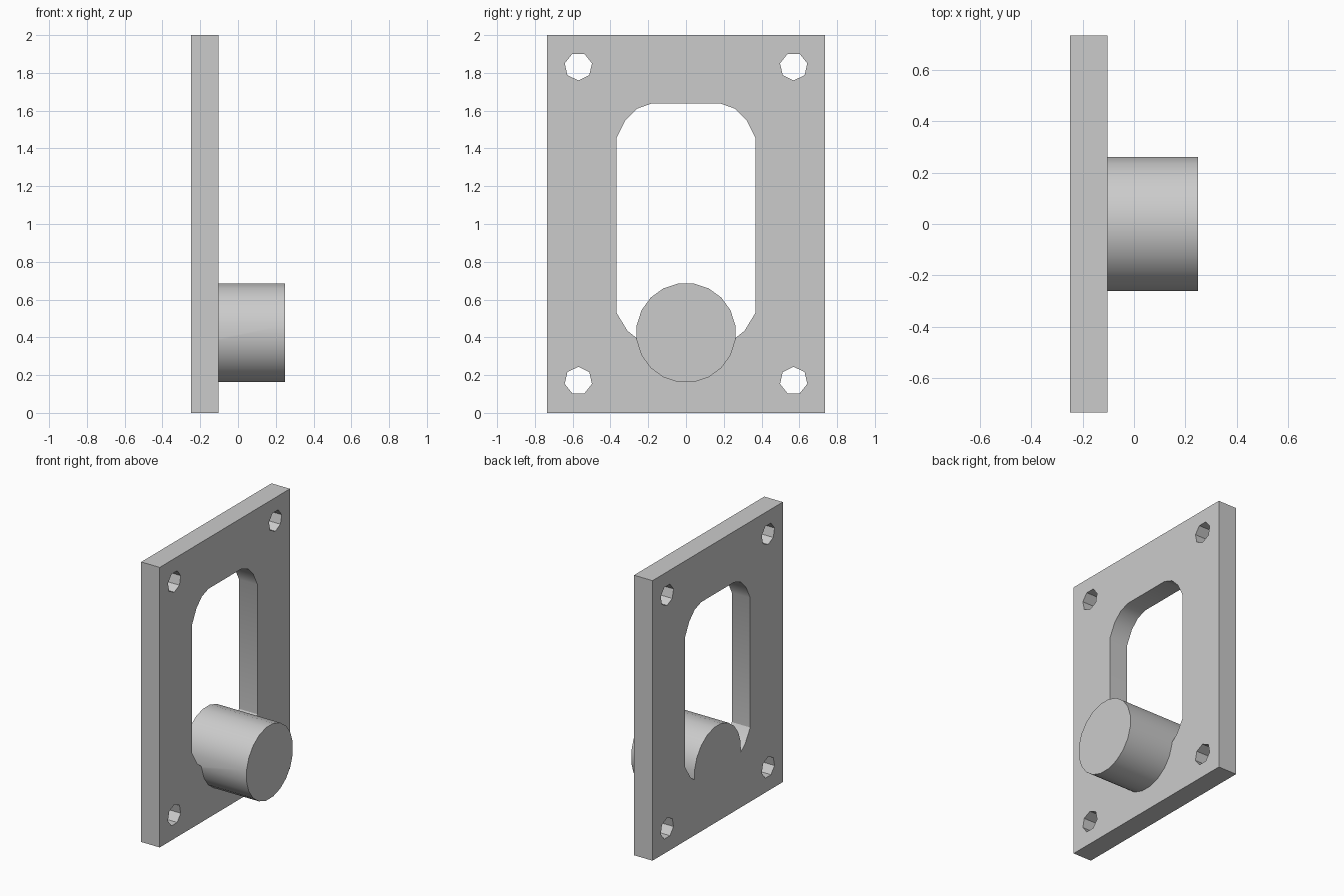
import bpy, bmesh
from math import sin, cos, pi

cube = bpy.data.objects.get("Cube")
if cube:
    bpy.data.objects.remove(cube, do_unlink=True)

BACK, FRONT, TIP = -0.25, -0.104, 0.25   # plate faces and boss end along x

grey = bpy.data.materials.new("light grey")
grey.use_nodes = True
grey.diffuse_color = (0.6, 0.6, 0.6, 1)
grey.node_tree.nodes["Principled BSDF"].inputs["Base Color"].default_value = (0.6, 0.6, 0.6, 1)


def prism(name, outline, x0, x1):
    """Extrude a counter-clockwise (y, z) outline along x."""
    bm = bmesh.new()
    face = bm.faces.new([bm.verts.new((x0, y, z)) for y, z in outline])
    moved = bmesh.ops.extrude_face_region(bm, geom=[face])["geom"]
    bmesh.ops.translate(bm, vec=(x1 - x0, 0, 0),
                        verts=[v for v in moved if isinstance(v, bmesh.types.BMVert)])
    bmesh.ops.recalc_face_normals(bm, faces=bm.faces)
    mesh = bpy.data.meshes.new(name)
    bm.to_mesh(mesh)
    bm.free()
    mesh.materials.append(grey)
    ob = bpy.data.objects.new(name, mesh)
    bpy.context.collection.objects.link(ob)
    return ob


def polygon(y, z, r, n, start):
    return [(y + r * cos(start + 2 * pi * i / n), z + r * sin(start + 2 * pi * i / n))
            for i in range(n)]


def combine(target, other, operation):
    """Apply a boolean and discard the helper."""
    bpy.context.view_layer.objects.active = target
    mod = target.modifiers.new("combine", "BOOLEAN")
    mod.operation, mod.solver, mod.object = operation, "EXACT", other
    bpy.ops.object.modifier_apply(modifier=mod.name)
    bpy.data.objects.remove(other, do_unlink=True)


# Flat rectangular plate
w = 0.735
plate = prism("flange_plate_with_boss", [(-w, 0), (w, 0), (w, 2), (-w, 2)], BACK, FRONT)

# Tall window with coarse rounded corners
half = [(0.18, 0.36), (0.26, 0.395), (0.31, 0.435), (0.368, 0.53),
        (0.368, 1.455), (0.32, 1.55), (0.26, 1.61), (0.185, 1.637)]
window = half + [(-y, z) for y, z in reversed(half)]
combine(plate, prism("window_cutter", window, -0.4, 0.1), "DIFFERENCE")

# Seven-sided bolt holes in the corners
for y in (-0.57, 0.57):
    for z, start in ((0.17, pi / 2), (1.834, -pi / 2)):
        hole = polygon(y, z, 0.074, 7, start)
        combine(plate, prism("hole_cutter", hole, -0.4, 0.1), "DIFFERENCE")

# Round boss running through the plate, flush at the back
boss = polygon(0, 0.424, 0.264, 20, pi / 20)
combine(plate, prism("round_boss", boss, BACK, TIP), "UNION")

bpy.ops.object.select_all(action="DESELECT")
plate.select_set(True)
bpy.context.view_layer.objects.active = plate
bpy.ops.object.shade_smooth_by_angle(angle=pi / 6)
